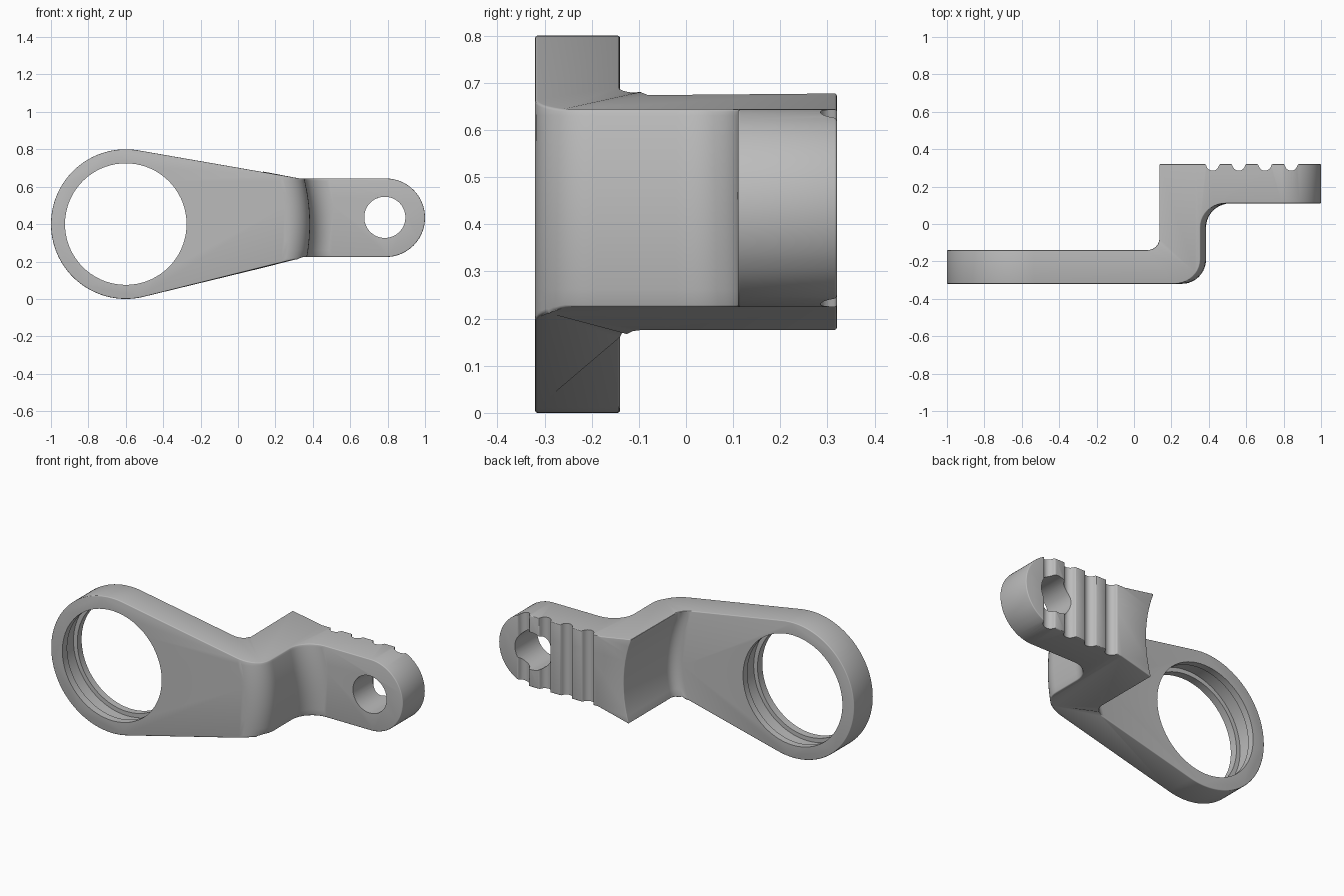
import bpy, bmesh
from math import sin, cos, radians, sqrt, hypot

old = bpy.data.objects.get("Cube")
if old:
    bpy.data.objects.remove(old, do_unlink=True)

grey = bpy.data.materials.new("plain grey")
grey.use_nodes = True
grey.diffuse_color = (0.5, 0.5, 0.5, 1)
grey.node_tree.nodes["Principled BSDF"].inputs["Base Color"].default_value = (0.5, 0.5, 0.5, 1)

RING = (-0.6, 0.4)      # ring centre in x, z
EYE = (0.785, 0.436)    # arm hole centre in x, z


def arc(centre, r, a0, a1, n):
    steps = [radians(a0 + (a1 - a0) * i / n) for i in range(n + 1)]
    return [(centre[0] + r * cos(a), centre[1] + r * sin(a)) for a in steps]


def prism(name, pts, place, levels):
    """Loft a closed 2D outline through the given levels, capped at both ends."""
    bm = bmesh.new()
    rows = [[bm.verts.new(place(p, q, t)) for p, q in pts] for t in levels]
    n = len(pts)
    for low, high in zip(rows, rows[1:]):
        for i in range(n):
            j = (i + 1) % n
            bm.faces.new((low[i], low[j], high[j], high[i]))
    bm.faces.new(rows[0][::-1])
    bm.faces.new(rows[-1])
    bmesh.ops.recalc_face_normals(bm, faces=bm.faces)
    mesh = bpy.data.meshes.new(name)
    bm.to_mesh(mesh)
    bm.free()
    mesh.materials.append(grey)
    obj = bpy.data.objects.new(name, mesh)
    bpy.context.collection.objects.link(obj)
    return obj


def along_y(x, z, y):
    return (x, y, z)


def along_z(x, y, z):
    return (x, y, z)


def bowed_z(x, y, z):
    """Walls of the step curve around the ring centre."""
    if x > 0:
        x = RING[0] + sqrt((x - RING[0]) ** 2 - (z - RING[1]) ** 2)
    return (x, y, z)


def combine(obj, other, operation):
    mod = obj.modifiers.new(operation, 'BOOLEAN')
    mod.operation = operation
    mod.solver = 'EXACT'
    mod.object = other
    bpy.context.view_layer.objects.active = obj
    bpy.ops.object.modifier_apply(modifier=mod.name)
    bpy.data.objects.remove(other, do_unlink=True)


def near_bore(edge):
    mid = (edge.verts[0].co + edge.verts[1].co) / 2
    return any(hypot(mid.x - c[0], mid.z - c[1]) < r for c, r in ((RING, 0.36), (EYE, 0.13)))


# Front outline: ring end, tapering plate, round-ended arm
outline = (arc(RING, 0.4, 80.6, 284, 72)
           + [(0.35, 0.224)] + arc((0.79, 0.434), 0.21, -90, 90, 40) + [(0.33, 0.644)])
bracket = prism("offset_bracket", outline, along_y, [-0.6, 0.6])

# Stepped section seen from above
section = ([(-1.2, -0.32), (-1.2, -0.14)]
           + arc((0.125, -0.08), 0.06, -90, 0, 6)
           + [(0.185, 0.32), (1.2, 0.32), (1.2, 0.11)]
           + arc((0.515, -0.02), 0.13, 90, 180, 10)
           + arc((0.255, -0.19), 0.13, 0, -90, 10))
step = prism("step_section", section, bowed_z, [-0.06 + 0.046 * i for i in range(21)])
combine(bracket, step, 'INTERSECT')

# Ring bore with its inner channel, and the arm hole
for centre, r, y0, y1 in ((RING, 0.325, -0.5, 0.1),
                          (RING, 0.35, -0.275, -0.18),
                          (EYE, 0.11, -0.1, 0.5)):
    bore = prism("bore", arc(centre, r, 0, 355, 71), along_y, [y0, y1])
    combine(bracket, bore, 'DIFFERENCE')

# Soft outer edges, bores left crisp
bm = bmesh.new()
bm.from_mesh(bracket.data)
bmesh.ops.remove_doubles(bm, verts=bm.verts, dist=0.006)
bmesh.ops.dissolve_limit(bm, angle_limit=radians(0.6), verts=bm.verts, edges=bm.edges)
sharp = [e for e in bm.edges if len(e.link_faces) == 2
         and e.calc_face_angle() > radians(40) and not near_bore(e)]
bmesh.ops.bevel(bm, geom=sharp, offset=0.012, offset_type='OFFSET', segments=3,
                profile=0.5, affect='EDGES', clamp_overlap=True)
bm.to_mesh(bracket.data)
bm.free()

# Grip grooves with rounded lips across the back of the arm
for i in range(4):
    x = 0.42 + 0.14 * i
    groove = (arc((x - 0.046, 0.309), 0.0125, 90, 20, 4)
              + arc((x, 0.319), 0.034, 200, 340, 12)
              + arc((x + 0.046, 0.309), 0.0125, 160, 90, 4)
              + [(x + 0.046, 0.4), (x - 0.046, 0.4)])
    cutter = prism("grip_groove", groove, along_z, [0.1, 0.8])
    combine(bracket, cutter, 'DIFFERENCE')

bpy.ops.object.select_all(action='DESELECT')
bracket.select_set(True)
bpy.context.view_layer.objects.active = bracket
bpy.ops.object.shade_smooth_by_angle(angle=radians(35))
